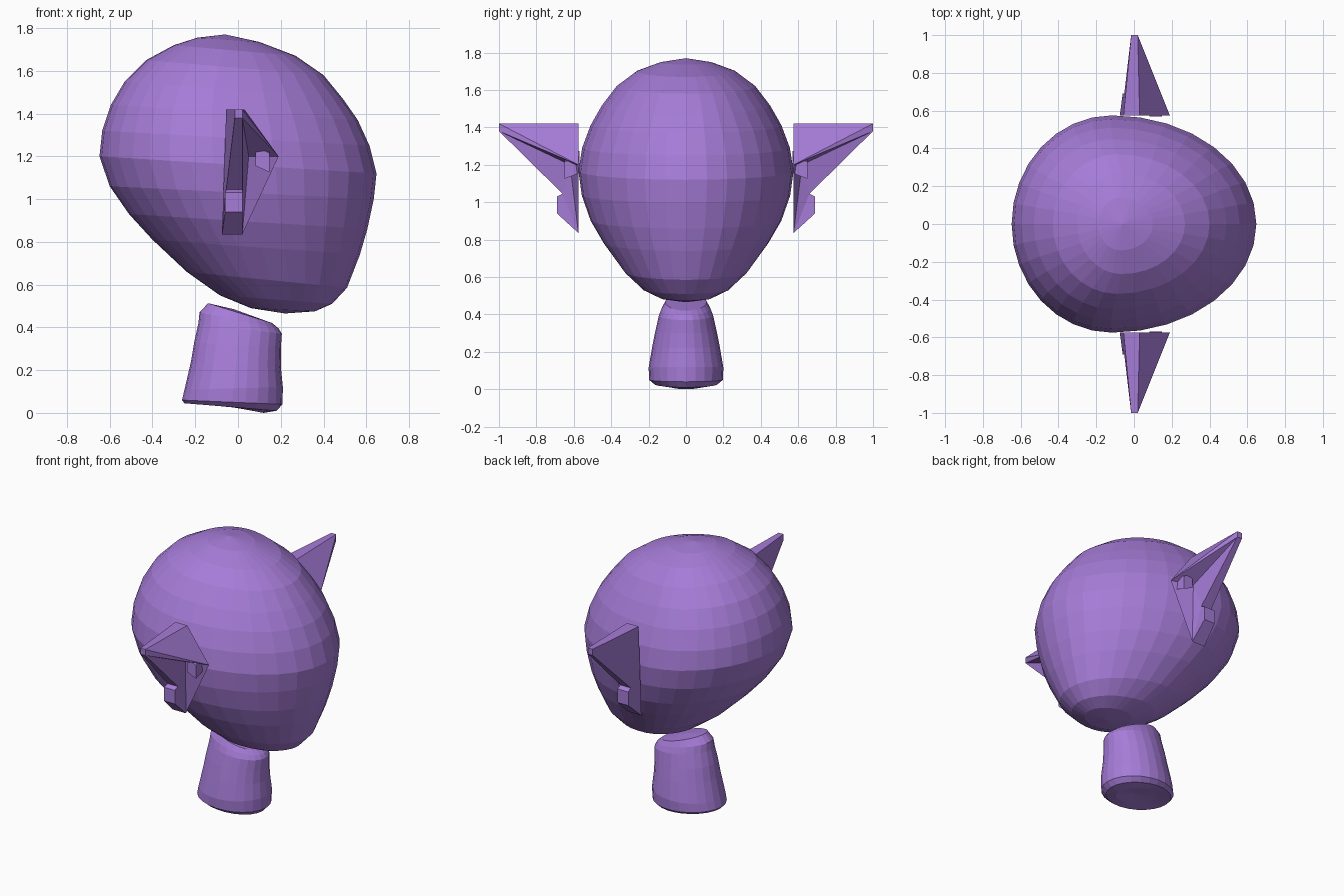
import bpy, bmesh
from math import cos, sin, pi

if "Cube" in bpy.data.objects:
    bpy.data.objects.remove(bpy.data.objects["Cube"])

purple = bpy.data.materials.new("purple")
purple.diffuse_color = (0.38, 0.2, 0.68, 1)
purple.use_nodes = True
purple.node_tree.nodes["Principled BSDF"].inputs["Base Color"].default_value = purple.diffuse_color


def finish(name, bm):
    bmesh.ops.recalc_face_normals(bm, faces=bm.faces)
    mesh = bpy.data.meshes.new(name)
    bm.to_mesh(mesh)
    bm.free()
    mesh.materials.append(purple)
    ob = bpy.data.objects.new(name, mesh)
    bpy.context.collection.objects.link(ob)
    return ob


def loft(name, bottom, rings, top, sides=32, widest=0.5):
    """Stack tilted rings (x left, z left, x right, z right, half width) between two poles."""
    bm = bmesh.new()
    loops = []
    for xl, zl, xr, zr, w in rings:
        loop = []
        for i in range(sides):
            a = 2 * pi * i / sides
            c = cos(a)
            t = widest + c * ((1 - widest) if c > 0 else widest)
            loop.append(bm.verts.new((xl + (xr - xl) * t, w * sin(a), zl + (zr - zl) * t)))
        loops.append(loop)
    for a, b in zip(loops, loops[1:]):
        for i in range(sides):
            j = (i + 1) % sides
            bm.faces.new((a[i], a[j], b[j], b[i]))
    for pole, loop in ((bottom, loops[0]), (top, loops[-1])):
        p = bm.verts.new((pole[0], 0, pole[1]))
        for i in range(sides):
            bm.faces.new((p, loop[i], loop[(i + 1) % sides]))
    return finish(name, bm)


# Egg-shaped head leaning toward the chin
loft("head", (0.22, 0.465), [
    (0.06, 0.49, 0.36, 0.475, 0.13),
    (-0.085, 0.55, 0.44, 0.51, 0.23),
    (-0.24, 0.66, 0.51, 0.585, 0.33),
    (-0.40, 0.81, 0.57, 0.74, 0.44),
    (-0.51, 0.93, 0.605, 0.86, 0.51),
    (-0.60, 1.06, 0.635, 1.00, 0.557),
    (-0.648, 1.20, 0.648, 1.12, 0.575),
    (-0.635, 1.32, 0.615, 1.25, 0.555),
    (-0.595, 1.44, 0.56, 1.37, 0.51),
    (-0.53, 1.55, 0.49, 1.47, 0.45),
    (-0.43, 1.65, 0.40, 1.58, 0.37),
    (-0.30, 1.72, 0.27, 1.67, 0.265),
    (-0.19, 1.755, 0.10, 1.735, 0.14),
], (-0.06, 1.77), widest=0.41)

# Neck with slanted top
loft("neck", (0.0, 0.035), [
    (-0.15, 0.05, 0.12, 0.0, 0.10),
    (-0.25, 0.045, 0.18, 0.01, 0.17),
    (-0.262, 0.06, 0.208, 0.04, 0.197),
    (-0.25, 0.11, 0.21, 0.12, 0.20),
    (-0.22, 0.24, 0.20, 0.22, 0.18),
    (-0.205, 0.33, 0.20, 0.30, 0.163),
    (-0.185, 0.42, 0.205, 0.37, 0.145),
    (-0.18, 0.47, 0.19, 0.395, 0.13),
    (-0.14, 0.513, 0.16, 0.42, 0.11),
], (-0.02, 0.485), sides=24)


# Pointed ears: tapered back plate, hollow front fold
def ear(name, s):
    bm = bmesh.new()
    # back x, front x, y, z around the outline
    outline = [(-0.055, 0.03, 0.575, 1.42), (-0.015, 0.02, 1.0, 1.42),
               (-0.015, 0.02, 1.0, 1.38), (-0.055, 0.02, 0.66, 1.045),
               (-0.06, 0.02, 0.69, 1.03), (-0.06, 0.02, 0.69, 0.94),
               (-0.075, 0.02, 0.575, 0.835)]
    back = [bm.verts.new((o[0], s * o[2], o[3])) for o in outline]
    front = [bm.verts.new((o[1], s * o[2], o[3])) for o in outline]
    point = bm.verts.new((0.19, s * 0.575, 1.2))
    hollow = bm.verts.new((0.05, s * 0.62, 1.2))
    n = len(outline)
    bm.faces.new(back)
    for i in range(n - 1):
        bm.faces.new((back[i], back[i + 1], front[i + 1], front[i]))
    bm.faces.new((back[-1], back[0], front[0], point, front[-1]))
    a, t, t2, l, l2, l3, b = front
    for f in ((a, t, point), (t, t2, point), (t2, hollow, point), (t2, l, hollow),
              (l, b, hollow), (hollow, b, point), (l, l2, l3, b)):
        bm.faces.new(f)
    finish(name, bm)

    # small flap inside the ear
    bm = bmesh.new()
    bmesh.ops.create_cube(bm, size=1)
    for v in bm.verts:
        x, y, z = v.co
        v.co = (0.115 + 0.065 * x, s * (0.61 + 0.08 * y), 1.2 + 0.09 * z - 0.03 * x - 0.03 * y)
    finish(name + "_flap", bm)


ear("ear_front", -1)
ear("ear_back", 1)
